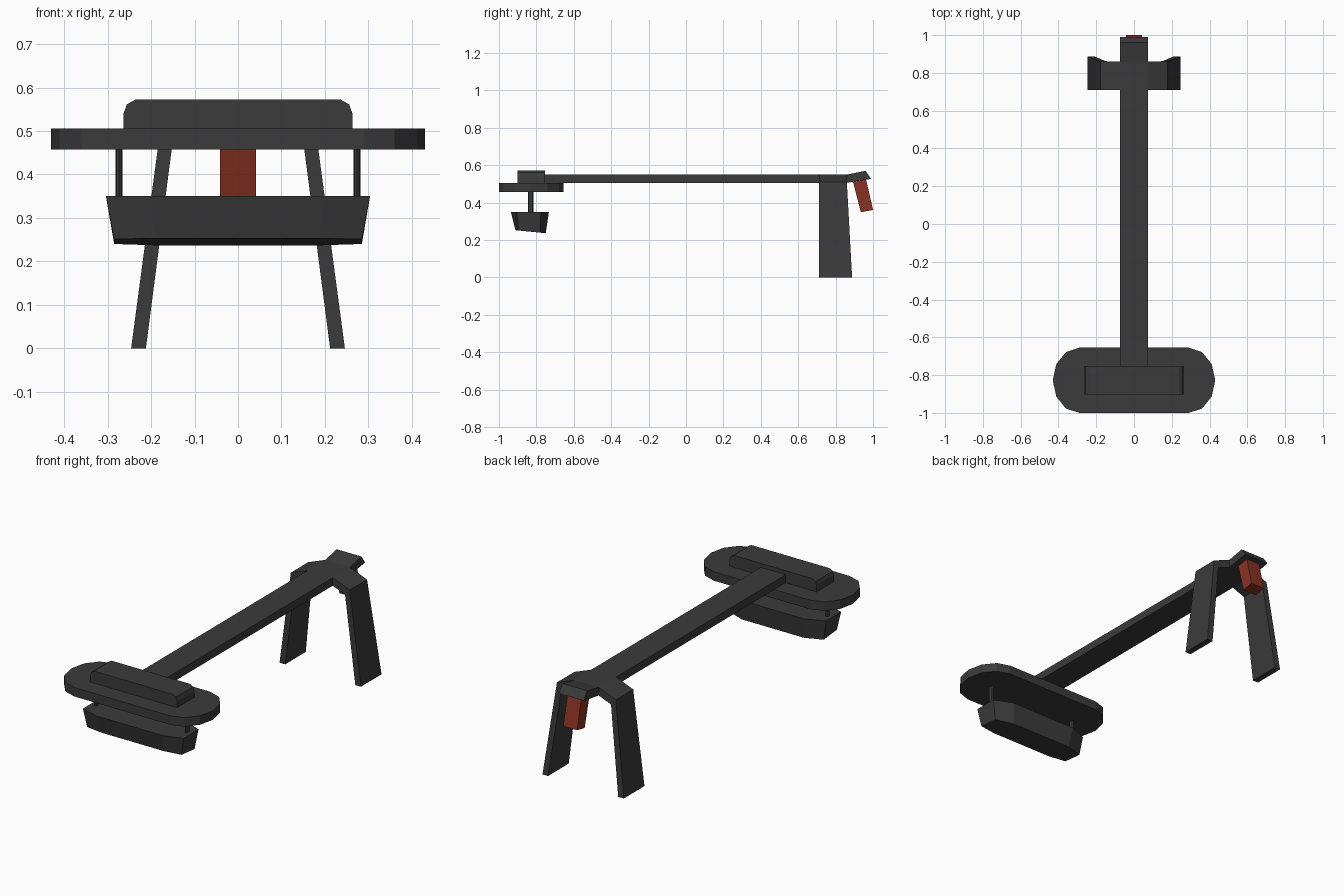
import bpy, bmesh, math

if "Cube" in bpy.data.objects:
    bpy.data.objects.remove(bpy.data.objects["Cube"])


def material(name, rgb):
    m = bpy.data.materials.new(name)
    m.diffuse_color = (*rgb, 1)
    m.use_nodes = True
    m.node_tree.nodes["Principled BSDF"].inputs["Base Color"].default_value = m.diffuse_color
    return m


GREY = material("dark grey", (0.043, 0.043, 0.043))
RED = material("rust red", (0.25, 0.031, 0.017))


def loft(name, ring_a, ring_b, mat):
    """Solid between two matching rings of 3D points."""
    bm = bmesh.new()
    a = [bm.verts.new(p) for p in ring_a]
    b = [bm.verts.new(p) for p in ring_b]
    bm.faces.new(a)
    bm.faces.new(b)
    n = len(a)
    for i in range(n):
        j = (i + 1) % n
        bm.faces.new((a[i], a[j], b[j], b[i]))
    bmesh.ops.recalc_face_normals(bm, faces=bm.faces)
    me = bpy.data.meshes.new(name)
    bm.to_mesh(me)
    bm.free()
    me.materials.append(mat)
    ob = bpy.data.objects.new(name, me)
    bpy.context.collection.objects.link(ob)
    return ob


def along_x(name, yz, half, mat):
    return loft(name, [(-half, y, z) for y, z in yz], [(half, y, z) for y, z in yz], mat)


def along_z(name, xy, z0, z1, mat):
    return loft(name, [(x, y, z0) for x, y in xy], [(x, y, z1) for x, y in xy], mat)


def mirrored(half):
    """Close a right-hand profile with its mirror image across x = 0."""
    return half + [(-x, v) for x, v in reversed(half)]


# Oval plate at the front
cy = -0.8275
arc = [(0.29 + 0.14 * math.cos(math.radians(t)), cy + 0.1725 * math.sin(math.radians(t)))
       for t in range(-90, 91, 30)]
along_z("front_plate", mirrored(arc), 0.457, 0.506, GREY)

# Raised pad with rounded upper corners
pad = mirrored([(0.263, 0.506), (0.263, 0.541), (0.256, 0.561), (0.237, 0.572)])
loft("top_pad", [(x, -0.902, z) for x, z in pad], [(x, -0.753, z) for x, z in pad], GREY)

# Hanging tapered block, underside sloping down towards the back
top = mirrored([(0.2, -0.936), (0.304, -0.905), (0.304, -0.775), (0.2, -0.733)])
low = mirrored([(0.187, -0.912), (0.285, -0.895), (0.285, -0.782), (0.187, -0.75)])
loft("hanging_block", [(x, y, 0.35) for x, y in top],
     [(x, y, 0.253 - 0.1 * (y + 0.912)) for x, y in low], GREY)

# Two thin hanger rods
for side, sx in (("left", -1), ("right", 1)):
    rod = [(sx * 0.274 + 0.008 * math.cos(k * math.pi / 4),
            -0.83 + 0.015 * math.sin(k * math.pi / 4)) for k in range(8)]
    along_z(f"hanger_rod_{side}", rod, 0.345, 0.46, GREY)

# Long beam
along_x("long_beam", [(-0.754, 0.506), (0.712, 0.506), (0.712, 0.55), (-0.754, 0.55)], 0.075, GREY)

# Rear legs joined by an arch; the back edge widens towards the floor
arch = mirrored([(0.075, 0.506), (0.150, 0.478), (0.212, 0.0),
                 (0.246, 0.0), (0.178, 0.51), (0.075, 0.55)])
loft("rear_legs", [(x, 0.71, z) for x, z in arch],
     [(x, 0.86 + 0.055 * max(0, 0.51 - z), z) for x, z in arch], GREY)

# Upturned tail and the hanging grip
along_x("tail", [(0.858, 0.506), (0.99, 0.527), (0.96, 0.57), (0.858, 0.55)], 0.075, GREY)
along_x("grip", [(0.893, 0.511), (0.963, 0.523), (1.0, 0.361), (0.935, 0.349)], 0.042, RED)
